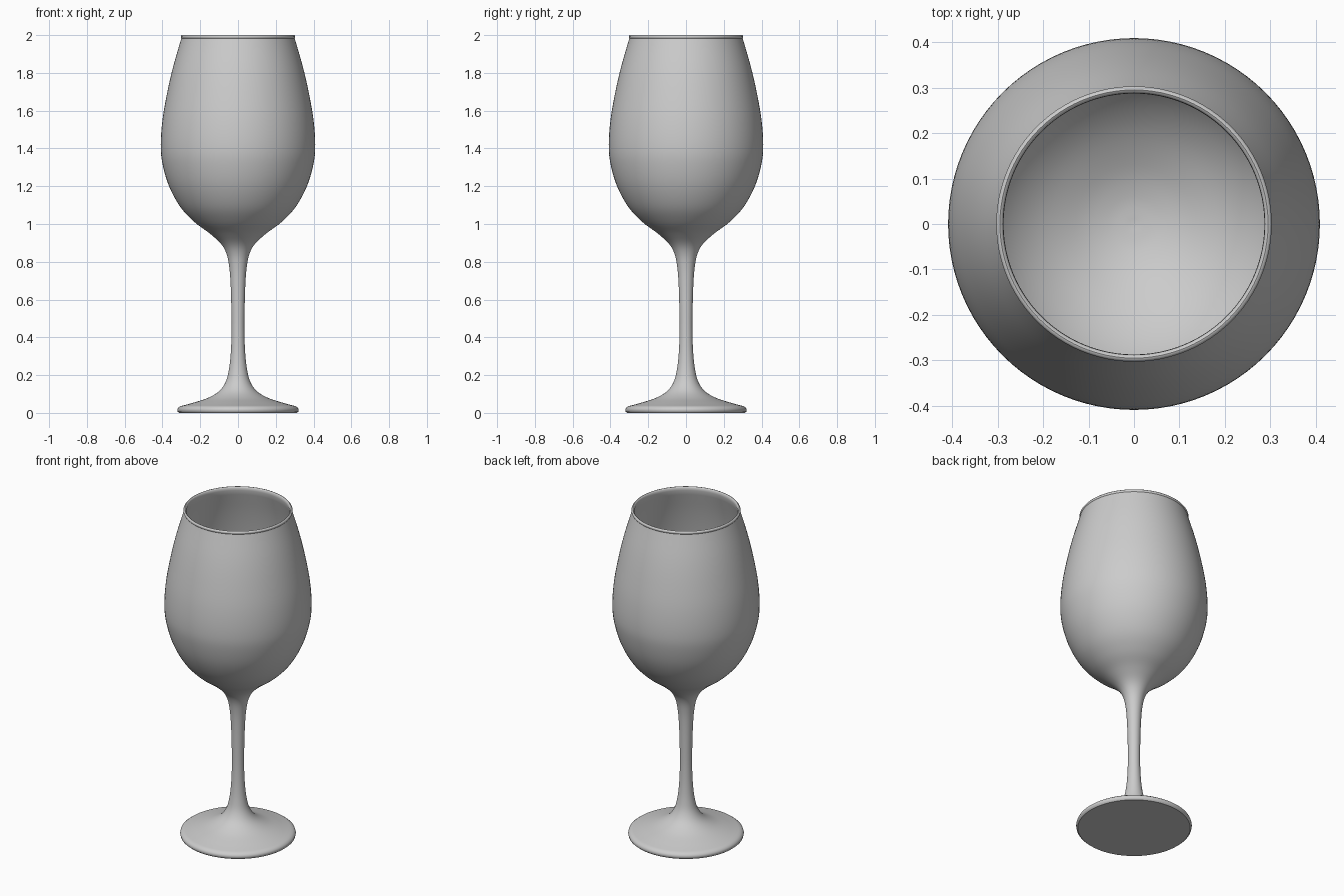
import bpy, bmesh, math
from mathutils import Vector

if "Cube" in bpy.data.objects:
    bpy.data.objects.remove(bpy.data.objects["Cube"])

SEGMENTS = 96


def smooth_curve(points, steps=5):
    """Catmull-Rom curve through (radius, height) points."""
    p = [Vector(q) for q in points]
    p = [2 * p[0] - p[1]] + p + [2 * p[-1] - p[-2]]
    out = []
    for i in range(1, len(p) - 2):
        a, b, c, d = p[i - 1:i + 3]
        for s in range(steps):
            t = s / steps
            out.append(0.5 * (2 * b + (c - a) * t + (2 * a - 5 * b + 4 * c - d) * t * t
                              + (3 * b - a - 3 * c + d) * t ** 3))
    return out + [p[-2]]


def lathe(name, profile):
    """Spin a profile that starts and ends on the z axis."""
    bm = bmesh.new()
    verts = [bm.verts.new((max(r, 0), 0, z)) for r, z in profile]
    edges = [bm.edges.new(pair) for pair in zip(verts, verts[1:])]
    bmesh.ops.spin(bm, geom=verts + edges, cent=(0, 0, 0), axis=(0, 0, 1),
                   angle=math.tau, steps=SEGMENTS, use_merge=True)
    bmesh.ops.remove_doubles(bm, verts=bm.verts, dist=1e-5)
    bmesh.ops.recalc_face_normals(bm, faces=bm.faces)
    mesh = bpy.data.meshes.new(name)
    bm.to_mesh(mesh)
    bm.free()
    obj = bpy.data.objects.new(name, mesh)
    bpy.context.collection.objects.link(obj)
    bpy.context.view_layer.objects.active = obj
    obj.select_set(True)
    bpy.ops.object.shade_smooth_by_angle(angle=math.radians(40))
    return obj


# Flat underside and rounded foot edge
foot_edge = [(0, 0), (0.312, 0), (0.319, 0.006), (0.321, 0.016), (0.318, 0.026)]

# Foot top, stem and outside of the bowl
outside = smooth_curve([
    (0.306, 0.035), (0.24, 0.053), (0.16, 0.079), (0.10, 0.115), (0.065, 0.165),
    (0.048, 0.23), (0.038, 0.32), (0.034, 0.43), (0.035, 0.55), (0.039, 0.68),
    (0.046, 0.77), (0.060, 0.84), (0.09, 0.895), (0.15, 0.95), (0.23, 1.01),
    (0.305, 1.09), (0.365, 1.20), (0.40, 1.32), (0.409, 1.42), (0.400, 1.55),
    (0.376, 1.69), (0.344, 1.83), (0.300, 1.983)])

# Rounded lip
lip = [(0.303, 1.988), (0.303, 1.994), (0.299, 1.999), (0.295, 2.0),
       (0.291, 1.998), (0.288, 1.993)]

# Inside of the bowl
inside = smooth_curve([
    (0.287, 1.98), (0.330, 1.83), (0.362, 1.69), (0.386, 1.55), (0.395, 1.42),
    (0.386, 1.32), (0.352, 1.21), (0.293, 1.105), (0.22, 1.03), (0.13, 0.975),
    (0.06, 0.95), (0, 0.943)])

lathe("wine_glass", foot_edge + outside + lip + inside)
